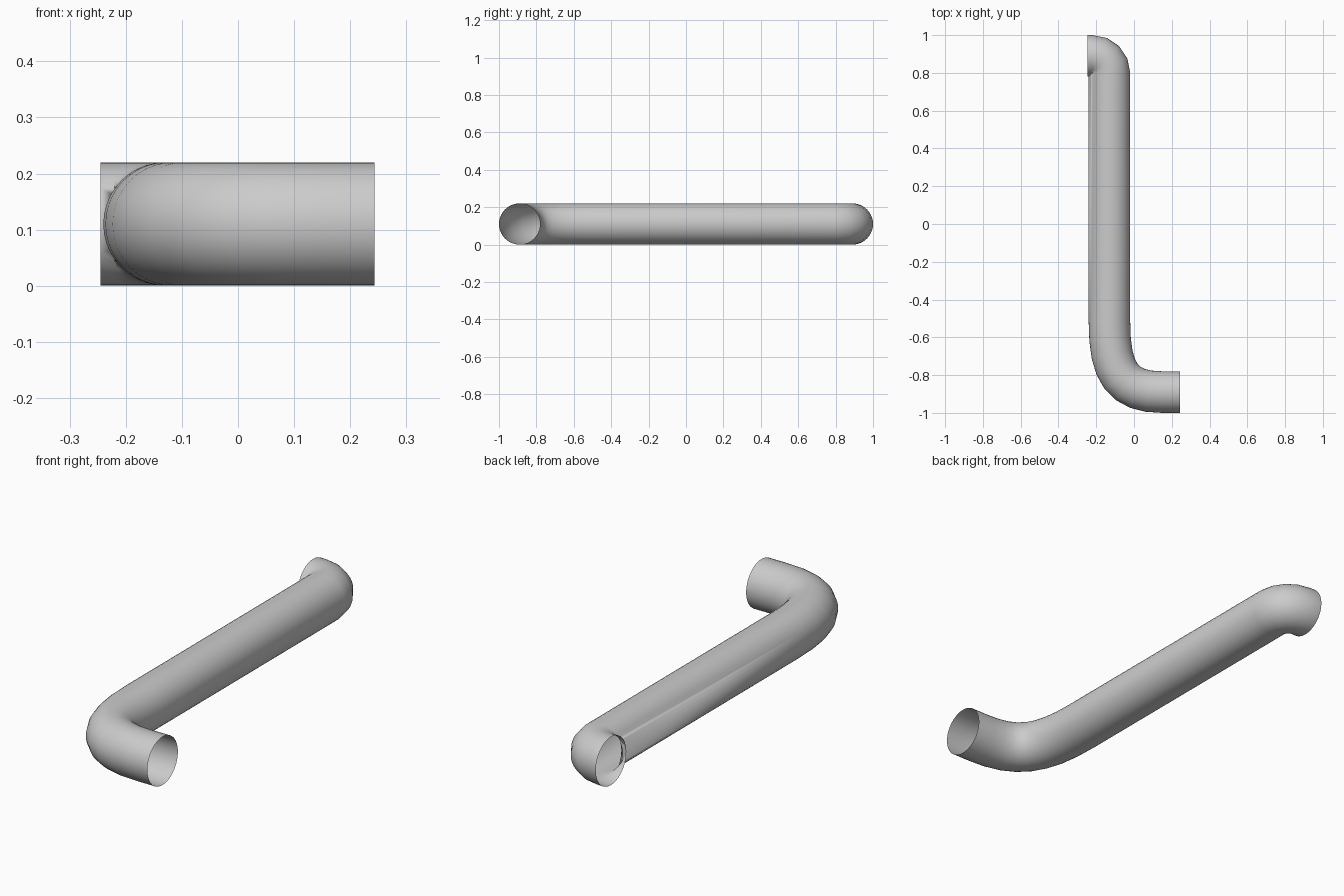
import bpy, bmesh
from math import sin, cos, pi, radians
from mathutils import Vector
from mathutils.geometry import interpolate_bezier

if "Cube" in bpy.data.objects:
    bpy.data.objects.remove(bpy.data.objects["Cube"])

R, SIDES, Z = 0.11, 40, 0.11


def sweep(name, path):
    """Open round tube along (point, direction) pairs in the horizontal plane."""
    bm = bmesh.new()
    rings = []
    for p, d in path:
        side = Vector((-d.y, d.x, 0)).normalized()
        rings.append([bm.verts.new(p + side * R * cos(2 * pi * i / SIDES)
                                   + Vector((0, 0, R * sin(2 * pi * i / SIDES))))
                      for i in range(SIDES)])
    for a, b in zip(rings, rings[1:]):
        for i in range(SIDES):
            j = (i + 1) % SIDES
            bm.faces.new((a[i], b[i], b[j], a[j])).smooth = True
    me = bpy.data.meshes.new(name)
    bm.normal_update()
    # outward-facing normals
    f = bm.faces[:][0]
    if f.normal.dot(f.calc_center_median() - path[0][0]) < 0:
        bmesh.ops.reverse_faces(bm, faces=bm.faces[:])
    bm.to_mesh(me)
    bm.free()
    ob = bpy.data.objects.new(name, me)
    bpy.context.collection.objects.link(ob)
    return ob


path = []
# front outlet with its wide bend
path.append((Vector((0.243, -0.89, Z)), Vector((-1, 0, 0))))
bend = interpolate_bezier(Vector((0.15, -0.89, Z)), Vector((-0.06, -0.89, Z)),
                          Vector((-0.13, -0.79, Z)), Vector((-0.13, -0.52, Z)), 9)
for i, p in enumerate(bend):
    if i == 0:
        d = Vector((-1, 0, 0))
    elif i == len(bend) - 1:
        d = Vector((0, 1, 0))
    else:
        d = bend[i + 1] - bend[i - 1]
    path.append((p, d))
# long straight run, then the tight rear elbow
for k in range(5):
    a = radians(22.5 * k)
    path.append((Vector((-0.22 + 0.09 * cos(a), 0.80 + 0.09 * sin(a), Z)),
                 Vector((-sin(a), cos(a), 0))))
path.append((Vector((-0.245, 0.89, Z)), Vector((-1, 0, 0))))

sweep("bent_pipe", path)
